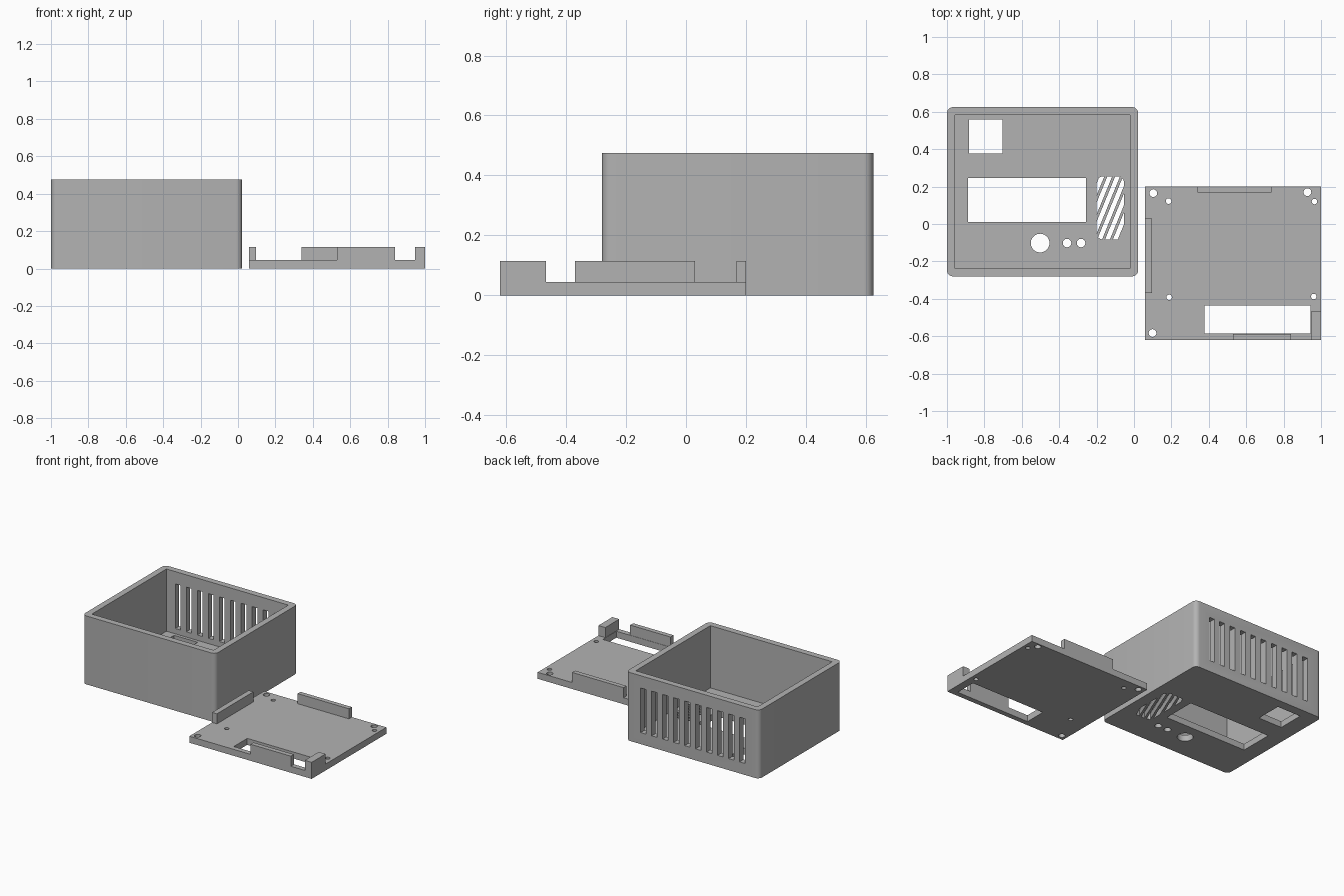
import bpy, bmesh, math

if "Cube" in bpy.data.objects:
    bpy.data.objects.remove(bpy.data.objects["Cube"])

grey = bpy.data.materials.new("plain grey")
grey.diffuse_color = (0.45, 0.45, 0.45, 1)
grey.use_nodes = True
grey.node_tree.nodes["Principled BSDF"].inputs["Base Color"].default_value = grey.diffuse_color


def rect(x0, x1, y0, y1):
    return [(x0, y0), (x1, y0), (x1, y1), (x0, y1)]


def circle(x, y, r, n):
    return [(x + r * math.cos(2 * math.pi * i / n), y + r * math.sin(2 * math.pi * i / n))
            for i in range(n)]


def round_rect(x0, x1, y0, y1, r, n=6):
    pts = []
    for q, (cx, cy) in enumerate([(x1 - r, y1 - r), (x0 + r, y1 - r), (x0 + r, y0 + r), (x1 - r, y0 + r)]):
        for i in range(n + 1):
            a = math.pi / 2 * (q + i / n)
            pts.append((cx + r * math.cos(a), cy + r * math.sin(a)))
    return pts


def prisms(name, parts):
    """One object from (outline, z0, z1) upright prisms."""
    bm = bmesh.new()
    for outline, z0, z1 in parts:
        lo = [bm.verts.new((x, y, z0)) for x, y in outline]
        hi = [bm.verts.new((x, y, z1)) for x, y in outline]
        n = len(outline)
        bm.faces.new(lo[::-1])
        bm.faces.new(hi)
        for i in range(n):
            j = (i + 1) % n
            bm.faces.new((lo[i], lo[j], hi[j], hi[i]))
    me = bpy.data.meshes.new(name)
    bm.to_mesh(me)
    bm.free()
    me.materials.append(grey)
    ob = bpy.data.objects.new(name, me)
    bpy.context.collection.objects.link(ob)
    return ob


def boolean(ob, cutter, op='DIFFERENCE'):
    m = ob.modifiers.new("cut", 'BOOLEAN')
    m.operation, m.solver, m.object = op, 'EXACT', cutter
    bpy.context.view_layer.objects.active = ob
    bpy.ops.object.modifier_apply(modifier=m.name)
    bpy.data.objects.remove(cutter, do_unlink=True)


# Open case with rounded upright corners
WALL = 0.043
case = prisms("case", [(round_rect(-1, 0.022, -0.28, 0.625, 0.032), 0, 0.475)])
boolean(case, prisms("cavity", [(rect(-1 + WALL, 0.022 - WALL, -0.28 + WALL, 0.625 - WALL), WALL, 0.6)]))

# Floor openings: square window, display window, knob and button holes
floor = [(o, -0.05, 0.1) for o in (
    rect(-0.883, -0.702, 0.377, 0.56), rect(-0.887, -0.257, 0.012, 0.245),
    circle(-0.502, -0.102, 0.05, 32), circle(-0.358, -0.102, 0.023, 16),
    circle(-0.283, -0.102, 0.023, 16))]
boolean(case, prisms("floor_openings", floor))

# Slanted grille slots clipped to a rounded panel
stripes = []
for k in range(-3, 3):
    x, s = -0.115 + 0.042 * k, 0.41 * 0.25
    stripes.append(([(x - s - 0.013, -0.165), (x - s + 0.013, -0.165),
                     (x + s + 0.013, 0.335), (x + s - 0.013, 0.335)], -0.05, 0.1))
# lean matches a rise of 0.5 over the slot length
grille = prisms("grille_slots", stripes)
boolean(grille, prisms("grille_panel", [(round_rect(-0.2, -0.053, -0.083, 0.255, 0.035), -0.04, 0.09)]), 'INTERSECT')
boolean(case, grille)

# Ten tall vents through the back wall
vents = []
for i in range(10):
    x = -0.869 + 0.0844 * i
    vents.append((rect(x - 0.02, x + 0.02, 0.55, 0.7), 0.08, 0.39))
boolean(case, prisms("vents", vents))

# Lid plate with a cut-out and screw holes
T = 0.045
lid = prisms("lid_plate", [(rect(0.06, 1, -0.62, 0.2), 0, T)])
holes = [rect(0.377, 0.945, -0.585, -0.437)]
holes += [circle(x, y, 0.021, 12) for x, y in ((0.103, 0.165), (0.927, 0.17), (0.099, -0.583))]
holes += [circle(x, y, 0.015, 12) for x, y in ((0.185, 0.122), (0.965, 0.12), (0.188, -0.392), (0.961, -0.388))]
boolean(lid, prisms("lid_holes", [(o, -0.1, 0.1) for o in holes]))

# Upright locating tabs along the lid edges
for name, r in {"back_tab": (0.34, 0.735, 0.168, 0.2), "left_tab": (0.06, 0.097, -0.37, 0.03),
                "front_tab": (0.53, 0.84, -0.62, -0.587), "corner_tab": (0.947, 1, -0.62, -0.467)}.items():
    prisms(name, [(rect(*r), T, 0.115)])

# Smooth only the rounded corners and hole walls
for ob in bpy.context.collection.objects:
    ob.select_set(True)
bpy.context.view_layer.objects.active = case
bpy.ops.object.shade_smooth_by_angle(angle=math.radians(35))
